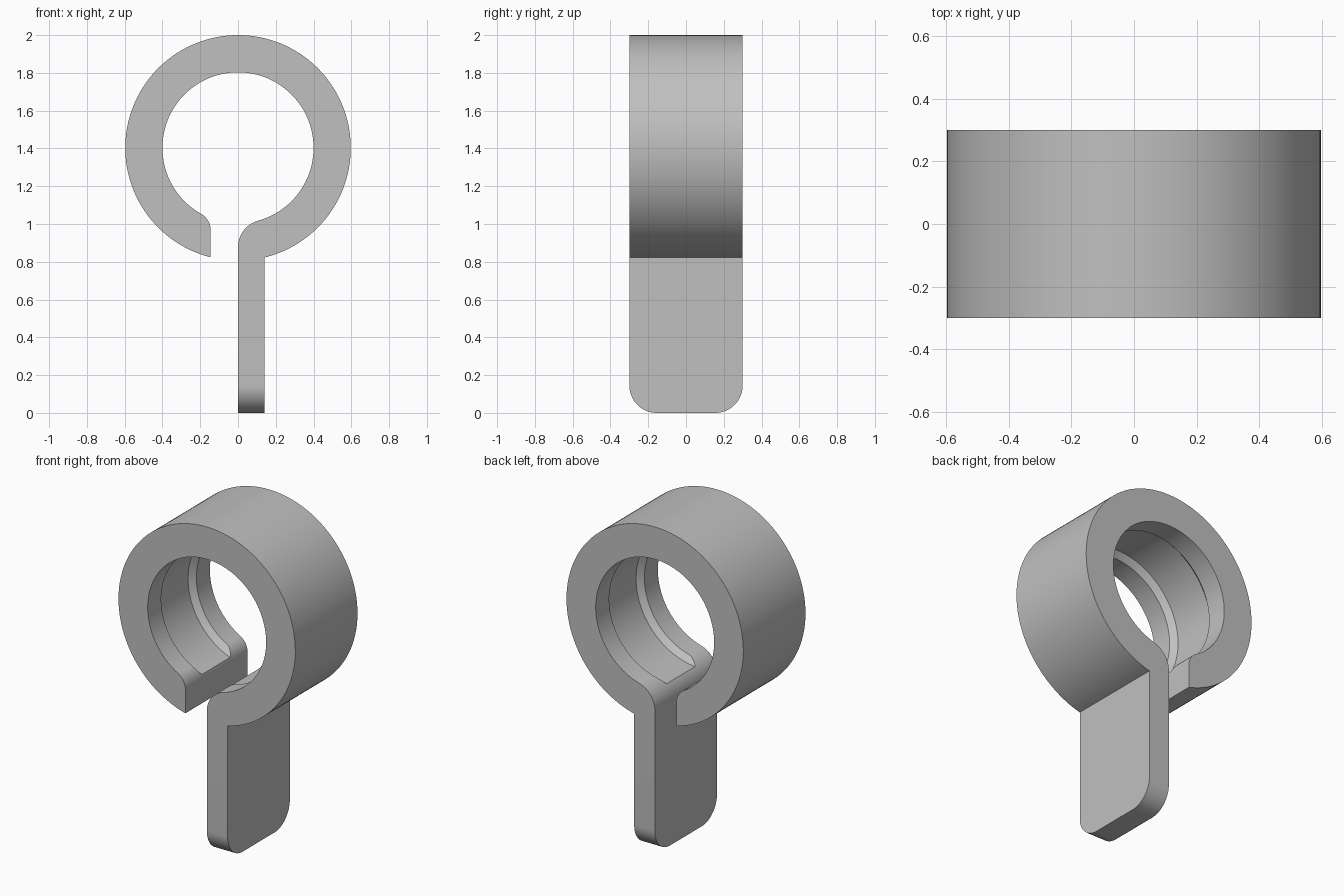
import bpy, bmesh
from math import sin, cos, pi, sqrt, atan2, asin, radians

if "Cube" in bpy.data.objects:
    bpy.data.objects.remove(bpy.data.objects["Cube"], do_unlink=True)

CZ, R_OUT, R_IN, HALF = 1.403, 0.597, 0.4, 0.3    # ring centre, radii, half depth
TAB, GAP = 0.14, -0.145                           # tab thickness, open end position
LIP, DEPTH = 0.17, 0.033                          # groove half width and depth


def arc(cx, cz, r, a0, a1, n):
    return [(cx + r * cos(a0 + (a1 - a0) * i / n),
             cz + r * sin(a0 + (a1 - a0) * i / n)) for i in range(n + 1)]


def new_object(name, bm):
    bmesh.ops.recalc_face_normals(bm, faces=bm.faces[:])
    mesh = bpy.data.meshes.new(name)
    bm.to_mesh(mesh)
    bm.free()
    ob = bpy.data.objects.new(name, mesh)
    bpy.context.collection.objects.link(ob)
    return ob


def fillet_centre(wall, r, side):
    """Centre of a rounding tangent to a vertical wall and the ring bore."""
    x = wall + side * r
    return x, CZ - sqrt((R_IN + r) ** 2 - x * x)


# Profile: tab, outer arc, open end, rounding, bore, rounding
rl, rr = 0.1, 0.145
lx, lz = fillet_centre(GAP, rl, -1)
rx, rz = fillet_centre(0, rr, 1)
left_dir = atan2(CZ - lz, -lx)
right_dir = atan2(CZ - rz, -rx)
a_tab = -pi / 2 + asin(TAB / R_OUT)
a_gap = 3 * pi / 2 + asin(GAP / R_OUT)

profile = [(0, 0), (TAB, 0)]
profile += arc(0, CZ, R_OUT, a_tab, a_gap, 120)
profile += arc(lx, lz, rl, 0, left_dir, 12)
profile += arc(0, CZ, R_IN, left_dir + pi, right_dir - pi, 112)[1:]
profile += arc(rx, rz, rr, right_dir, pi, 14)[1:]

bm = bmesh.new()
face = bm.faces.new([bm.verts.new((x, -HALF, z)) for x, z in profile])
ext = bmesh.ops.extrude_face_region(bm, geom=[face])
bmesh.ops.translate(bm, vec=(0, 2 * HALF, 0),
                    verts=[g for g in ext["geom"] if isinstance(g, bmesh.types.BMVert)])
# Rounded lower corners of the tab
corners = [e for e in bm.edges if all(v.co.z < 1e-4 for v in e.verts)
           and abs(e.verts[0].co.y - e.verts[1].co.y) < 1e-4]
bmesh.ops.bevel(bm, geom=corners, offset=0.145, segments=14, profile=0.5, affect="EDGES")
clip = new_object("ring_clip_with_tab", bm)

# Groove cutter: a disc with sloped rims
bm = bmesh.new()
over = 0.05
sections = [(-LIP, R_IN - over), (-LIP, R_IN), (-LIP + DEPTH, R_IN + DEPTH),
            (LIP - DEPTH, R_IN + DEPTH), (LIP, R_IN), (LIP, R_IN - over)]
rings = [[bm.verts.new((x, y, z)) for x, z in arc(0, CZ, r, 0, 2 * pi, 128)[:-1]]
         for y, r in sections[1:-1]]
for a, b in zip(rings, rings[1:]):
    for i in range(len(a)):
        j = (i + 1) % len(a)
        bm.faces.new((a[i], a[j], b[j], b[i]))
bm.faces.new(rings[0])
bm.faces.new(rings[-1])
cutter = new_object("groove_cutter", bm)

mod = clip.modifiers.new("groove", "BOOLEAN")
mod.operation, mod.object, mod.solver = "DIFFERENCE", cutter, "EXACT"
bpy.ops.object.select_all(action="DESELECT")
clip.select_set(True)
bpy.context.view_layer.objects.active = clip
bpy.ops.object.modifier_apply(modifier=mod.name)
bpy.data.objects.remove(cutter, do_unlink=True)

# Single grey material
mat = bpy.data.materials.new("light_grey")
mat.use_nodes = True
grey = (0.53, 0.53, 0.53, 1)
mat.diffuse_color = grey
mat.node_tree.nodes["Principled BSDF"].inputs["Base Color"].default_value = grey
clip.data.materials.clear()
clip.data.materials.append(mat)

bpy.ops.object.shade_smooth_by_angle(angle=radians(25))
